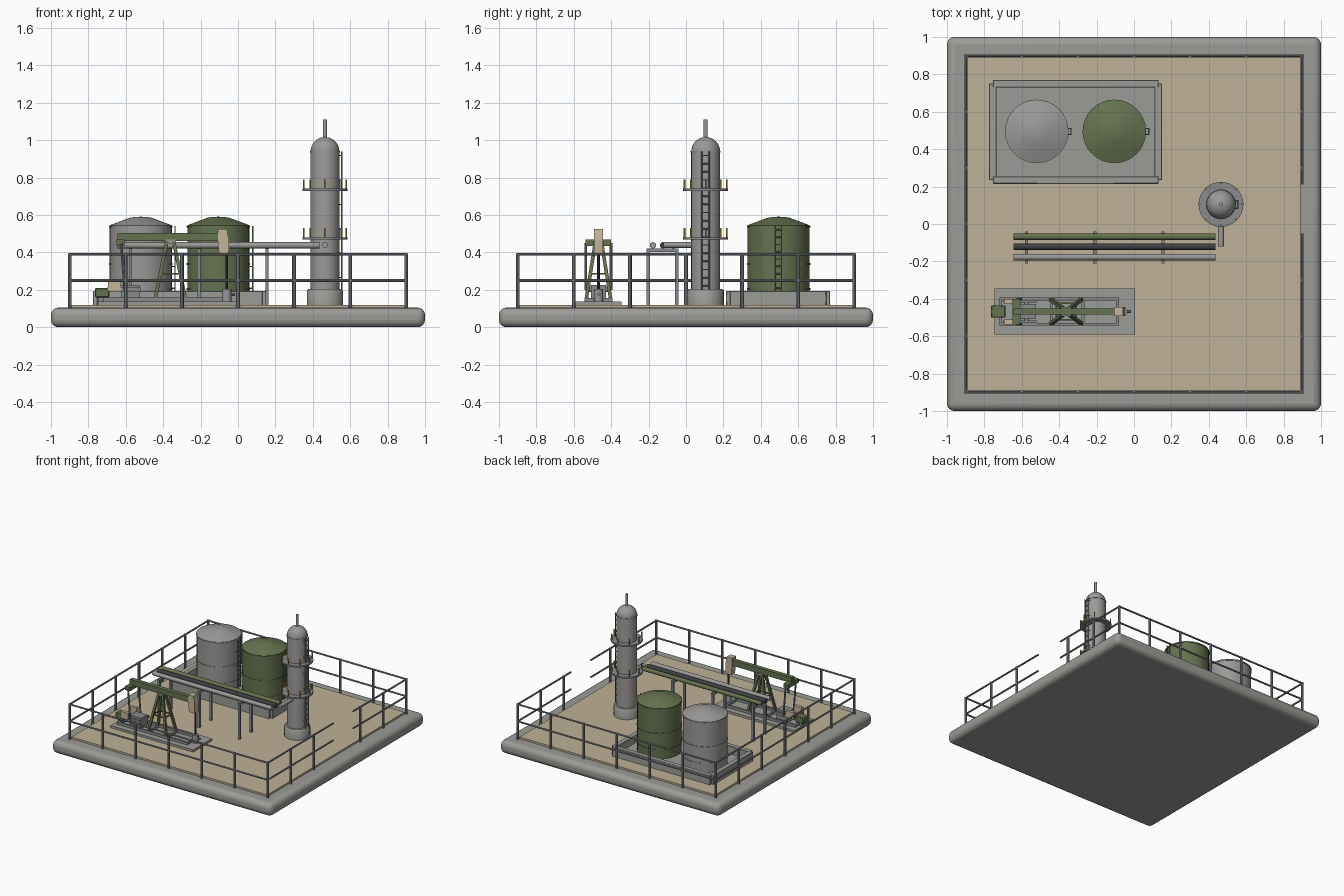
import bpy, bmesh, math
from mathutils import Vector

cube = bpy.data.objects.get("Cube")
if cube:
    bpy.data.objects.remove(cube, do_unlink=True)


def material(name, *rgb):
    m = bpy.data.materials.new(name)
    m.use_nodes = True
    m.diffuse_color = (*rgb, 1)
    m.node_tree.nodes["Principled BSDF"].inputs["Base Color"].default_value = (*rgb, 1)
    return m


CONCRETE = material("concrete", 0.33, 0.33, 0.31)
SAND = material("sand", 0.52, 0.44, 0.31)
STEEL = material("steel", 0.33, 0.32, 0.31)
GREEN = material("olive_green", 0.13, 0.17, 0.08)
RAIL = material("rail_grey", 0.25, 0.26, 0.27)
DARK = material("dark_pipe", 0.05, 0.05, 0.06)
TAN = material("tan", 0.55, 0.46, 0.32)
YELLOW = material("safety_yellow", 0.55, 0.38, 0.04)


def finish(name, bm, mat, bevel=0, segments=1, smooth=False):
    bmesh.ops.recalc_face_normals(bm, faces=bm.faces)
    mesh = bpy.data.meshes.new(name)
    bm.to_mesh(mesh)
    bm.free()
    mesh.materials.append(mat)
    obj = bpy.data.objects.new(name, mesh)
    bpy.context.collection.objects.link(obj)
    if bevel:
        mod = obj.modifiers.new("Bevel", "BEVEL")
        mod.width, mod.segments = bevel, segments
    if smooth:
        bpy.ops.object.select_all(action="DESELECT")
        obj.select_set(True)
        bpy.context.view_layer.objects.active = obj
        bpy.ops.object.shade_smooth_by_angle(angle=math.radians(35))
    return obj


def box(name, lo, hi, mat, bevel=0, segments=1):
    lo, hi = Vector(lo), Vector(hi)
    bm = bmesh.new()
    bmesh.ops.create_cube(bm, size=1)
    bmesh.ops.scale(bm, vec=hi - lo, verts=bm.verts)
    bmesh.ops.translate(bm, vec=(lo + hi) / 2, verts=bm.verts)
    return finish(name, bm, mat, bevel, segments, bevel > 0)


def rods(name, pairs, radius, mat, sides=8):
    """Straight bars between pairs of points, joined as one object."""
    bm = bmesh.new()
    for a, b in pairs:
        a, b = Vector(a), Vector(b)
        part = bmesh.ops.create_cone(bm, cap_ends=True, segments=sides, radius1=radius,
                                     radius2=radius, depth=(b - a).length)["verts"]
        if sides == 4:
            bmesh.ops.rotate(bm, verts=part, matrix=Vector((1, 0, 0)).rotation_difference(
                Vector((1, 1, 0))).to_matrix())
        turn = Vector((0, 0, 1)).rotation_difference(b - a).to_matrix()
        bmesh.ops.rotate(bm, verts=part, matrix=turn)
        bmesh.ops.translate(bm, vec=(a + b) / 2, verts=part)
    return finish(name, bm, mat, smooth=sides > 4)


def lathe(name, x, y, profile, mat, sides=32):
    """Spin a (radius, height) profile around a vertical axis."""
    bm = bmesh.new()
    verts = [bm.verts.new((x + r, y, z)) for r, z in profile]
    edges = [bm.edges.new(p) for p in zip(verts, verts[1:])]
    bmesh.ops.spin(bm, geom=verts + edges, cent=(x, y, 0), axis=(0, 0, 1),
                   angle=math.tau, steps=sides)
    bmesh.ops.remove_doubles(bm, verts=bm.verts, dist=0.0002)
    return finish(name, bm, mat, smooth=True)


def band(name, x, y, r_in, r_out, z0, z1, mat):
    return lathe(name, x, y, [(r_in, z0), (r_out, z0), (r_out, z1), (r_in, z1), (r_in, z0)], mat)


def ladder(name, x, wall_x, y, half, z0, z1, count):
    bars = [((x, y + s * half, z0), (x, y + s * half, z1)) for s in (-1, 1)]
    for i in range(count):
        z = z0 + (z1 - z0) * (i + 0.5) / count
        bars.append(((x, y - half, z), (x, y + half, z)))
        if i % 3 == 1:
            bars += [((wall_x, y + s * half, z), (x, y + s * half, z)) for s in (-1, 1)]
    rods(name, bars, 0.0035, RAIL, 6)


# Ground slab and sand yard
box("base_slab", (-1, -1, 0), (1, 1, 0.105), CONCRETE, 0.04, 4)
box("sand_yard", (-0.89, -0.89, 0.1), (0.89, 0.89, 0.12), SAND)

# Perimeter fence with an opening on the tower side
F, TOP = 0.9, 0.39
steps = [i * 0.3 for i in range(-3, 4)]
spots = {(round(t, 1), s * F) for t in steps for s in (-1, 1)}
spots |= {(s * F, round(t, 1)) for t in steps for s in (-1, 1)} - {(F, 0.0)}
rods("fence_posts", [((x, y, 0.1), (x, y, TOP + 0.005)) for x, y in sorted(spots)], 0.01, RAIL)
rails = []
for z in (0.25, TOP):
    rails += [((-F, s * F, z), (F, s * F, z)) for s in (-1, 1)]
    rails += [((-F, -F, z), (-F, F, z)), ((F, -F, z), (F, -0.05, z)), ((F, 0.21, z), (F, F, z))]
rods("fence_rails", rails, 0.007, RAIL)

# Tank containment basin
box("basin_floor", (-0.755, 0.235, 0.11), (0.13, 0.75, 0.132), CONCRETE)
for side, y in (("front", 0.235), ("back", 0.75)):
    box(f"basin_wall_{side}", (-0.755, y - 0.02, 0.11), (0.132, y + 0.02, 0.195), CONCRETE, 0.003)
for side, x in (("right", -0.755), ("left", 0.13)):
    box(f"basin_wall_{side}", (x - 0.02, 0.235, 0.11), (x + 0.02, 0.75, 0.194), CONCRETE, 0.003)

# Storage tanks
for name, x, mat in (("grey_tank", -0.52, STEEL), ("green_tank", -0.105, GREEN)):
    y = 0.495
    lathe(name, x, y, [(0, 0.13), (0.166, 0.13), (0.166, 0.545), (0.06, 0.585),
                       (0.03, 0.59), (0, 0.591)], mat, 40)
    for i, z in enumerate((0.205, 0.338, 0.537)):
        band(f"{name}_hoop_{i}", x, y, 0.16, 0.17, z - 0.005, z + 0.005, mat)
    ladder(f"{name}_ladder", x + 0.184, x + 0.16, y, 0.016, 0.15, 0.54, 10)

# Distillation tower
TX, TY, R = 0.465, 0.105, 0.077
dome = [(R * math.cos(a), 0.94 + R * math.sin(a)) for a in
        (i * math.pi / 16 for i in range(8))]
lathe("tower_body", TX, TY, [(0, 0.19), (R, 0.19)] + dome + [(0, 0.94 + R)], STEEL)
lathe("tower_skirt", TX, TY, [(0, 0.11), (0.097, 0.11), (0.097, 0.195), (0.09, 0.205),
                              (0, 0.205)], CONCRETE)
band("tower_seam", TX, TY, 0.07, 0.08, 0.934, 0.942, STEEL)
rods("tower_vent", [((TX, TY, 1), (TX, TY, 1.11))], 0.011, STEEL, 12)
for name, z in (("lower", 0.475), ("upper", 0.735)):
    band(f"{name}_platform", TX, TY, 0.07, 0.12, z - 0.006, z + 0.006, RAIL)
    ring = [(TX + 0.113 * math.cos(a), TY + 0.113 * math.sin(a)) for a in
            (i * math.pi / 4 for i in range(8))]
    rods(f"{name}_platform_posts", [((x, y, z), (x, y, z + 0.055)) for x, y in ring],
         0.0045, YELLOW, 6)
ladder("tower_ladder", TX + 0.09, TX + 0.07, TY, 0.02, 0.2, 0.94, 17)
rods("tower_outlet_pipe", [((TX, -0.12, 0.44), (TX, TY, 0.44))], 0.016, STEEL, 16)

# Pipe rack
for name, y, mat in (("green", -0.068, GREEN), ("dark", -0.122, DARK), ("grey", -0.177, STEEL)):
    rods(f"{name}_pipe", [((-0.645, y, 0.438), (0.435, y, 0.438))], 0.017, mat, 16)
for i, x in enumerate((-0.575, -0.21, 0.155)):
    box(f"rack_beam_{i}", (x - 0.009, -0.212, 0.402), (x + 0.009, -0.04, 0.42), RAIL)
    for j, y in enumerate((-0.202, -0.05)):
        box(f"rack_leg_{i}_{j}", (x - 0.009, y - 0.009, 0.11), (x + 0.009, y + 0.009, 0.405), RAIL)

# Pump jack footing and skid
Y = -0.468
box("pump_pad", (-0.745, -0.59, 0.11), (0.005, -0.345, 0.138), CONCRETE)
for s in (-1, 1):
    box("skid_side", (-0.72, Y + s * 0.068 - 0.008, 0.13), (-0.08, Y + s * 0.068 + 0.008, 0.158), RAIL)
for x in (-0.72, -0.45, -0.28, -0.095):
    box("skid_cross", (x, Y - 0.07, 0.13), (x + 0.015, Y + 0.07, 0.156), RAIL)

# Pump jack frame and walking beam
def leg_point(sx, sy, t):
    return (-0.362 + sx * (0.082 - 0.064 * t), Y + sy * (0.066 - 0.05 * t), 0.145 + 0.315 * t)


corners = [(-1, -1), (1, -1), (1, 1), (-1, 1)]
rods("frame_legs", [(leg_point(*c, 0), leg_point(*c, 1)) for c in corners], 0.013, GREEN, 4)
rods("frame_braces", [(leg_point(*corners[i - 1], 0.45), leg_point(*corners[i], 0.45))
                      for i in range(4)], 0.006, GREEN, 4)
box("beam_saddle", (-0.39, Y - 0.024, 0.445), (-0.334, Y + 0.024, 0.468), STEEL)
box("walking_beam", (-0.645, Y - 0.017, 0.46), (-0.1, Y + 0.017, 0.505), GREEN)
box("equalizer_bar", (-0.65, Y - 0.068, 0.435), (-0.607, Y + 0.068, 0.468), GREEN)

# Horse head, cut to a tapered nose
bm = bmesh.new()
outline = [(-0.108, 0.525), (-0.06, 0.525), (-0.048, 0.47), (-0.05, 0.385), (-0.1, 0.385), (-0.108, 0.45)]
face = bm.faces.new([bm.verts.new((x, Y - 0.025, z)) for x, z in outline])
out = bmesh.ops.extrude_face_region(bm, geom=[face])["geom"]
bmesh.ops.translate(bm, vec=(0, 0.05, 0), verts=[v for v in out if isinstance(v, bmesh.types.BMVert)])
finish("horse_head", bm, TAN)

# Polished rod and wellhead
rods("polished_rod", [((-0.06, Y, 0.19), (-0.06, Y, 0.39))], 0.007, DARK)
rods("wellhead", [((-0.06, Y, 0.13), (-0.06, Y, 0.205))], 0.024, STEEL, 16)
rods("wellhead_valve", [((-0.06, Y, 0.175), (-0.015, Y, 0.175))], 0.008, STEEL)

# Drive: gearbox, cranks, counterweights, pitman arms and motor
box("gearbox", (-0.625, Y - 0.04, 0.135), (-0.525, Y + 0.04, 0.225), RAIL)
rods("crank_shaft", [((-0.575, Y - 0.062, 0.2), (-0.575, Y + 0.062, 0.2))], 0.012, RAIL, 12)
for side, s in (("front", -1), ("back", 1)):
    y = Y + s * 0.055
    box(f"{side}_crank", (-0.7, y - 0.006, 0.19), (-0.52, y + 0.006, 0.212), RAIL)
    box(f"{side}_counterweight", (-0.695, y - 0.013, 0.195), (-0.625, y + 0.013, 0.25), TAN)
    y = Y + s * 0.067
    rods(f"{side}_pitman_arm", [((-0.625, y, 0.45), (-0.605, y, 0.2))], 0.007, RAIL)
box("motor", (-0.765, Y - 0.033, 0.16), (-0.687, Y + 0.033, 0.21), GREEN, 0.005)
box("motor_mount", (-0.745, Y - 0.025, 0.13), (-0.695, Y + 0.025, 0.162), RAIL)
